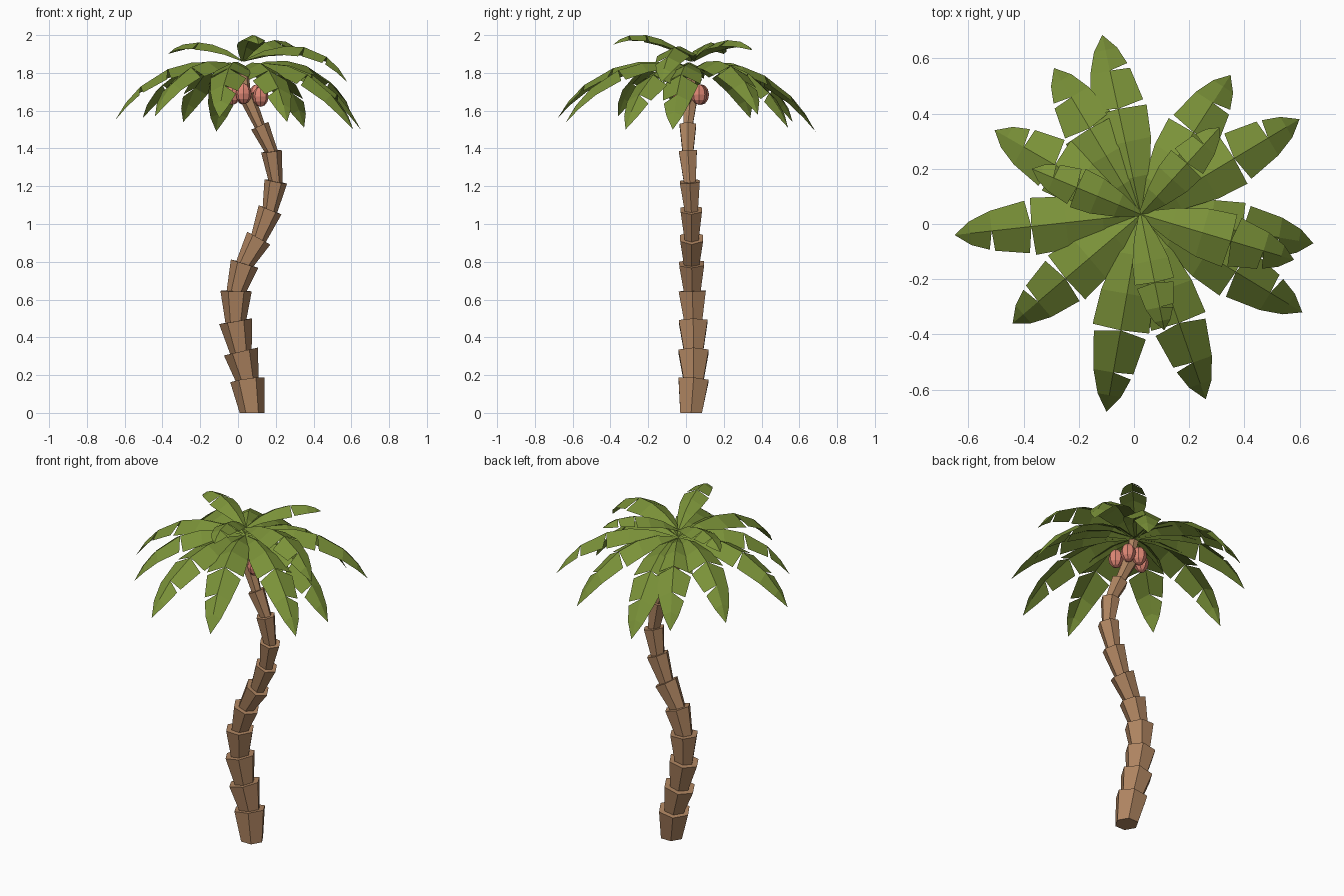
import bpy, bmesh, math
from mathutils import Vector

cube = bpy.data.objects.get("Cube")
if cube:
    bpy.data.objects.remove(cube)


def material(name, colour):
    m = bpy.data.materials.new(name)
    m.use_nodes = True
    m.diffuse_color = (*colour, 1)
    bsdf = next(n for n in m.node_tree.nodes if n.type == 'BSDF_PRINCIPLED')
    bsdf.inputs["Base Color"].default_value = (*colour, 1)
    bsdf.inputs["Roughness"].default_value = 0.9
    return m


bark = material("bark brown", (0.43, 0.235, 0.12))
leaf = material("leaf green", (0.195, 0.285, 0.04))
fruit = material("fruit pink", (0.74, 0.245, 0.18))


def finish(bm, name, mat):
    mesh = bpy.data.meshes.new(name)
    bm.to_mesh(mesh)
    bm.free()
    mesh.materials.append(mat)
    obj = bpy.data.objects.new(name, mesh)
    bpy.context.scene.collection.objects.link(obj)
    return obj


# Trunk: stacked six-sided flared sections; joint centre (x, y, z) and radius
joints = [(.075, .027, 0, .09), (.05, .04, .175, .092), (.015, .04, .325, .092),
          (-.013, .038, .485, .088), (-.01, .033, .645, .083),
          (.035, .03, .79, .076), (.11, .03, .925, .07), (.17, .028, 1.075, .065),
          (.2, .02, 1.225, .061), (.177, .01, 1.385, .055),
          (.115, .01, 1.52, .05), (.045, .025, 1.68, .043), (.03, .03, 1.8, .03)]


def ring(bm, centre, axis, radius):
    turn = Vector((0, 0, 1)).rotation_difference(axis)
    return [bm.verts.new(centre + turn @ Vector((radius * math.cos(a), radius * math.sin(a), 0)))
            for a in (i * math.tau / 6 for i in range(6))]


bm = bmesh.new()
for i, (low, high) in enumerate(zip(joints, joints[1:])):
    start, end = Vector(low[:3]), Vector(high[:3])
    axis = (end - start).normalized()
    base_axis = axis if i else Vector((0, 0, 1))
    sink = axis * 0.012 if i else Vector()
    bottom = ring(bm, start - sink, base_axis, high[3] * (0.64 if i else 0.72))
    top = ring(bm, end, axis, high[3])
    for k in range(6):
        n = (k + 1) % 6
        bm.faces.new((bottom[k], bottom[n], top[n], top[k]))
    bm.faces.new(top)
    bm.faces.new(bottom[::-1])
finish(bm, "trunk", bark)

# Fronds: creased, arching leaves with narrow splits in the edges
ROWS = [(0, .012), (.2, .062), (.38, .095), (.55, .104), (.76, .073), (.89, .043), (1, 0)]
FOLD = 0.5


def frond(name, tip, root_height, shoulder, lift, width, flip):
    root = Vector((0.025, 0.035, root_height))
    tip = Vector(tip)
    reach = tip - root
    reach.z = 0
    side = Vector((-reach.y, reach.x, 0)).normalized()
    p1 = root + reach * 0.32
    p1.z = shoulder
    p2 = root + reach * 0.77
    p2.z = tip.z + lift

    def spine(t):
        u = 1 - t
        return root * u**3 + p1 * (3 * u * u * t) + p2 * (3 * u * t * t) + tip * t**3

    bm = bmesh.new()
    for j, ((t0, w0), (t1, w1)) in enumerate(zip(ROWS, ROWS[1:])):
        for s in (1, -1):
            def edge(t, w):
                return spine(t) + side * (s * w * width) - Vector((0, 0, FOLD * w * width))
            # Both halves split at the middle, one half again near the tip
            split_rows = (3, 4) if s == flip else (3,)
            e0 = edge(t0 + .022, w0 * .92) if j in split_rows else edge(t0, w0)
            e1 = edge(t1 - .008, w1) if j + 1 in split_rows else edge(t1, w1)
            points = [spine(t0), spine(t1), e1, e0]
            if j == len(ROWS) - 2:
                points = [spine(t0), tip, e0]
            if s > 0:
                points.reverse()
            face = bm.faces.new([bm.verts.new(p) for p in points])
            face.normal_update()
            if face.normal.z < 0:
                face.normal_flip()
    bmesh.ops.remove_doubles(bm, verts=bm.verts, dist=0.0005)
    finish(bm, name, leaf)


drooping = [(-.115, .685, 1.49), (-.29, .565, 1.54), (-.505, .34, 1.56), (-.65, -.04, 1.55),
            (-.44, -.36, 1.57), (-.1, -.68, 1.56), (.26, -.635, 1.54),
            (.61, -.32, 1.5), (.65, -.07, 1.5), (.6, .38, 1.58), (.35, .54, 1.51)]
for i, tip in enumerate(drooping):
    frond(f"drooping_frond_{i + 1}", tip, 1.82, 1.91, 0.305, 1.0, 1 if i % 2 else -1)

# Upper fronds: tip, shoulder height, lift near the tip, width factor
raised = [((-.37, .2, 1.9), 1.97, .1, .72), ((.31, .35, 1.92), 1.985, .09, .72),
          ((.58, -.13, 1.75), 1.97, .25, .95), ((.11, -.385, 1.95), 2.0, .1, .7)]
for i, (tip, shoulder, lift, width) in enumerate(raised):
    frond(f"raised_frond_{i + 1}", tip, 1.865, shoulder, lift, width, 1 if i % 2 else -1)

# Fruit cluster ringed around the trunk under the crown
for i, spot in enumerate([(-.03, .025, 1.685), (.12, -.01, 1.675), (.03, .08, 1.685),
                          (.1, .07, 1.685), (.03, -.03, 1.69)]):
    bm = bmesh.new()
    bmesh.ops.create_uvsphere(bm, u_segments=8, v_segments=6, radius=0.042)
    bmesh.ops.scale(bm, verts=bm.verts, vec=(1, 1, 1.3))
    bmesh.ops.translate(bm, verts=bm.verts, vec=spot)
    finish(bm, f"fruit_{i + 1}", fruit)
